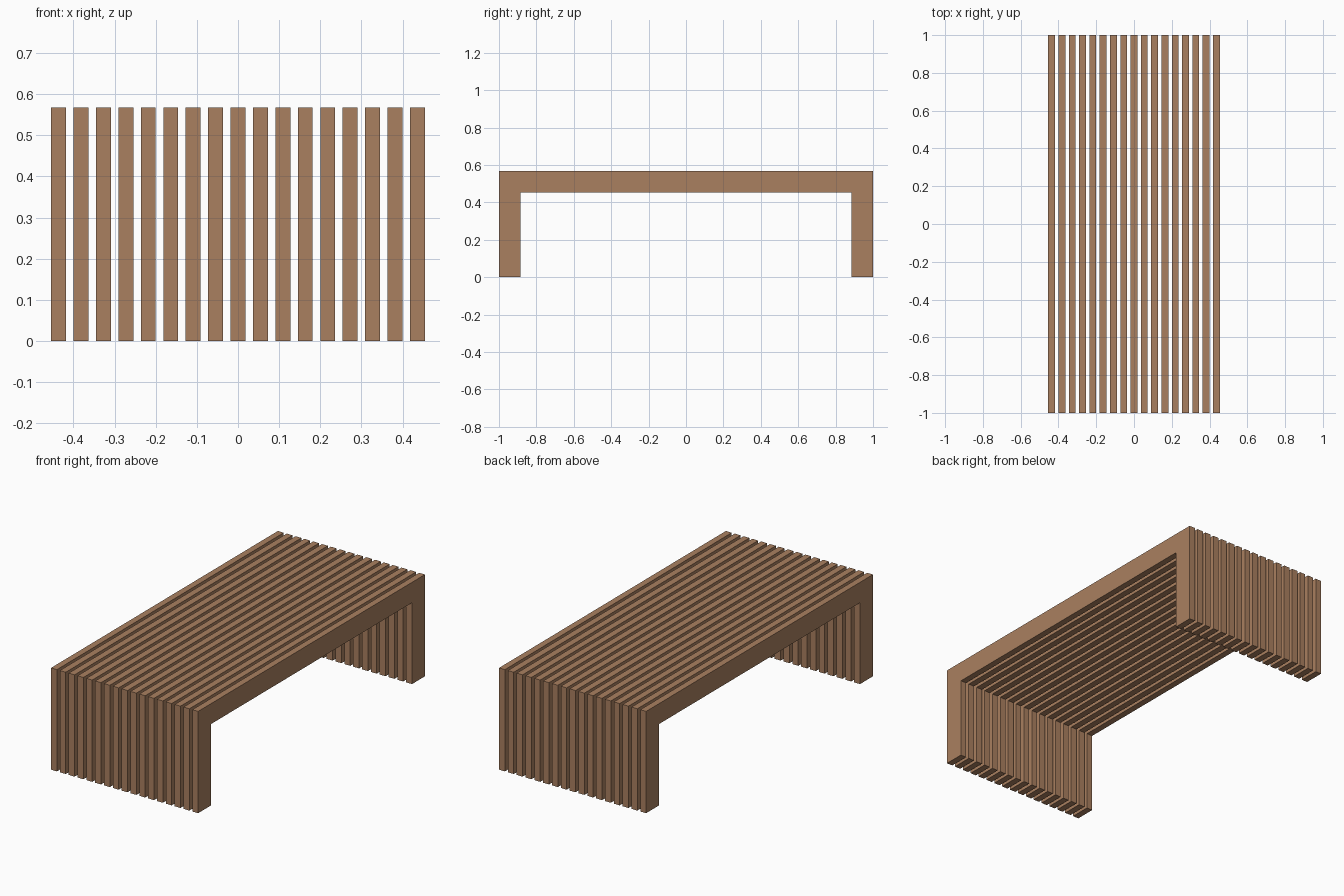
import bpy
import bmesh

if "Cube" in bpy.data.objects:
    bpy.data.objects.remove(bpy.data.objects["Cube"])

HEIGHT = 0.568      # overall height
THICK = 0.114       # depth of the legs and of the top rail
WIDTH = 0.036       # width of one slat
COUNT = 17
PITCH = (0.908 - WIDTH) / (COUNT - 1)

wood = bpy.data.materials.new("brown wood")
wood.diffuse_color = (0.402, 0.216, 0.117, 1)
wood.use_nodes = True
wood.node_tree.nodes["Principled BSDF"].inputs["Base Color"].default_value = wood.diffuse_color

# Bridge-shaped side profile (y, z) shared by every slat
half = [(1, HEIGHT), (1, 0), (1 - THICK, 0), (1 - THICK, HEIGHT - THICK)]
profile = half + [(-y, z) for y, z in reversed(half)]

# One slat: profile extruded across its width
bm = bmesh.new()
face = bm.faces.new([bm.verts.new((-WIDTH / 2, y, z)) for y, z in profile])
ext = bmesh.ops.extrude_face_region(bm, geom=[face])
verts = [v for v in ext["geom"] if isinstance(v, bmesh.types.BMVert)]
bmesh.ops.translate(bm, verts=verts, vec=(WIDTH, 0, 0))
bmesh.ops.recalc_face_normals(bm, faces=bm.faces)
mesh = bpy.data.meshes.new("bench_slat")
bm.to_mesh(mesh)
bm.free()
mesh.materials.append(wood)

# Row of identical slats side by side
for i in range(COUNT):
    slat = bpy.data.objects.new(f"bench_slat_{i + 1:02d}", mesh)
    slat.location.x = (i - (COUNT - 1) / 2) * PITCH
    bpy.context.collection.objects.link(slat)
